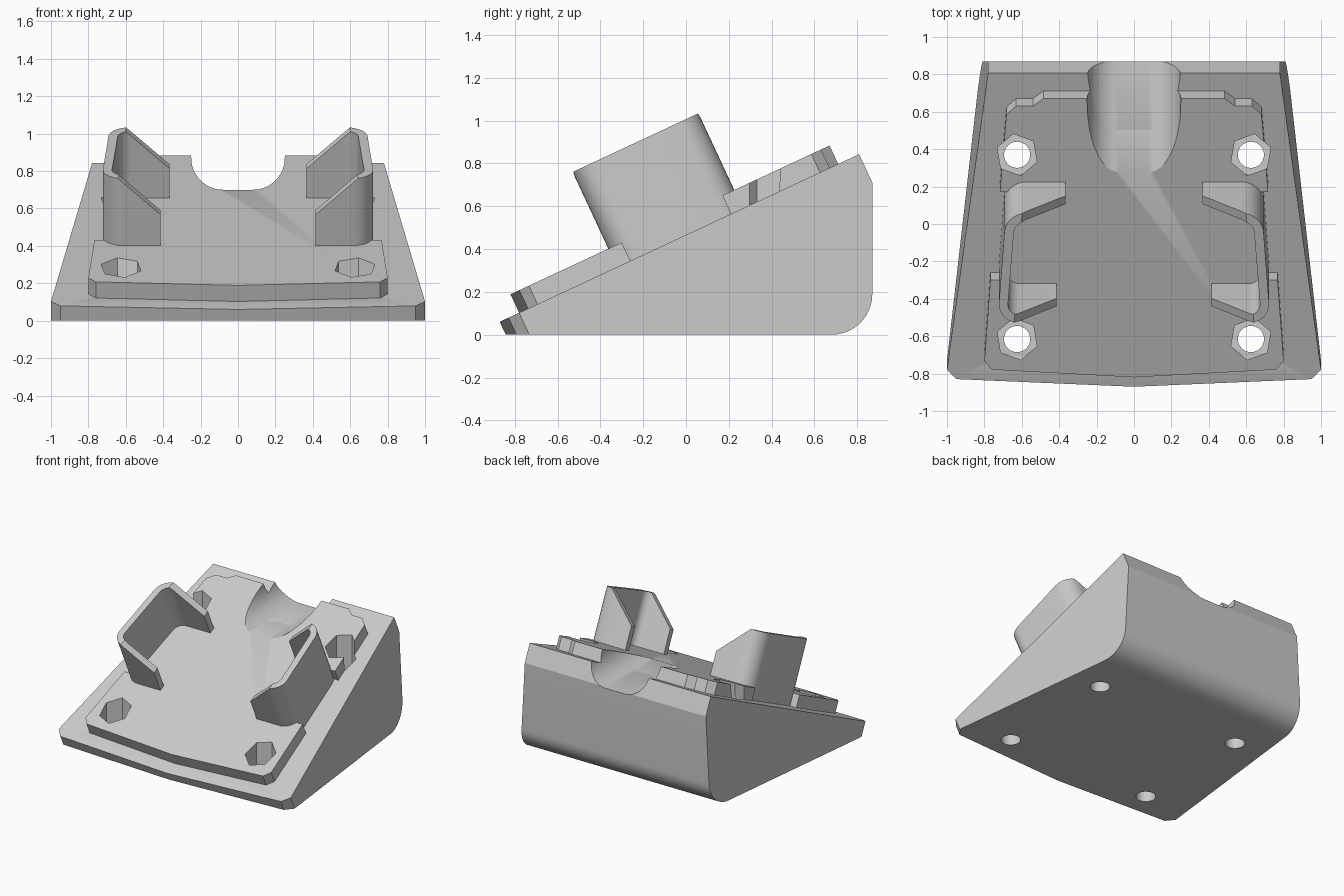
import bpy, bmesh, math
from mathutils import Matrix, Vector

cube = bpy.data.objects.get("Cube")
if cube:
    bpy.data.objects.remove(cube, do_unlink=True)

grey = bpy.data.materials.new("light grey plastic")
grey.use_nodes = True
colour = (0.6, 0.6, 0.6, 1)
grey.diffuse_color = colour
grey.node_tree.nodes["Principled BSDF"].inputs["Base Color"].default_value = colour

# Frame of the sloping top: local x across, y up the slope, z out of it
SLOPE = Matrix.Translation((0, 0, 0.466)) @ Matrix.Rotation(math.radians(25), 4, 'X')
# Frames for profiles drawn as (y, z) and (x, z)
ALONG_X = Matrix(((0, 0, 1, 0), (1, 0, 0, 0), (0, 1, 0, 0), (0, 0, 0, 1)))
ALONG_Y = Matrix(((1, 0, 0, 0), (0, 0, 1, 0), (0, 1, 0, 0), (0, 0, 0, 1)))


def rounded(points, steps=10):
    """Outline from (x, y, radius) corners, each replaced by an arc."""
    out = []
    for i, (x, y, r) in enumerate(points):
        p = Vector((x, y))
        if not r:
            out.append(p)
            continue
        a = (Vector(points[i - 1][:2]) - p).normalized()
        b = (Vector(points[(i + 1) % len(points)][:2]) - p).normalized()
        half = a.angle(b) / 2
        centre = p + (a + b).normalized() * r / math.sin(half)
        start = p + a * r / math.tan(half) - centre
        end = p + b * r / math.tan(half) - centre
        sweep = start.angle(end)
        for k in range(steps + 1):
            t = k / steps
            out.append(centre + (start * math.sin((1 - t) * sweep)
                                 + end * math.sin(t * sweep)) / math.sin(sweep))
    return out


def mirrored(half):
    return half + [(-x, y) for x, y in reversed(half) if x]


def ring(x, y, r, sides, turn=0):
    return [(x + r * math.cos(turn + math.tau * k / sides),
             y + r * math.sin(turn + math.tau * k / sides)) for k in range(sides)]


def prism(name, outline, low, high, frame=Matrix(), cut=None):
    """Extrude an outline between two heights in a frame."""
    bm = bmesh.new()
    face = bm.faces.new([bm.verts.new((p[0], p[1], low)) for p in outline])
    top = bmesh.ops.extrude_face_region(bm, geom=[face])["geom"]
    verts = [g for g in top if isinstance(g, bmesh.types.BMVert)]
    bmesh.ops.translate(bm, verts=verts, vec=(0, 0, high - low))
    if cut:
        res = bmesh.ops.bisect_plane(bm, geom=bm.verts[:] + bm.edges[:] + bm.faces[:],
                                     plane_co=cut[0], plane_no=cut[1], clear_outer=True)
        edges = [g for g in res["geom_cut"] if isinstance(g, bmesh.types.BMEdge)]
        bmesh.ops.edgeloop_fill(bm, edges=edges)
    bm.transform(frame)
    bmesh.ops.recalc_face_normals(bm, faces=bm.faces)
    mesh = bpy.data.meshes.new(name)
    bm.to_mesh(mesh)
    bm.free()
    mesh.materials.append(grey)
    obj = bpy.data.objects.new(name, mesh)
    bpy.context.collection.objects.link(obj)
    return obj


def carve(obj, cutters, operation='DIFFERENCE'):
    for cutter in cutters:
        mod = obj.modifiers.new("carve", 'BOOLEAN')
        mod.operation, mod.solver, mod.object = operation, 'EXACT', cutter
    bpy.context.view_layer.update()
    graph = bpy.context.evaluated_depsgraph_get()
    mesh = bpy.data.meshes.new_from_object(obj.evaluated_get(graph))
    obj.modifiers.clear()
    obj.data = mesh


# Wedge base: outline on the slope, trimmed by a side profile
base = prism("wedge_base", mirrored([(0, -0.96), (0.95, -0.915), (1.0, -0.86), (0.78, 0.892)]),
             -1.4, 0, SLOPE)
side = rounded([(-1.5, 0, 0), (0.87, 0, 0.19), (0.87, 2, 0), (-1.5, 2, 0)], 16)
trim = prism("trim_cutter", side, -1.5, 1.5, ALONG_X)
carve(base, [trim], 'INTERSECT')

# Raised plate, notched at the sides for the brackets
plate = prism("raised_plate", mirrored([
    (0, -0.86), (0.76, -0.815), (0.80, -0.765), (0.768, -0.287), (0.695, -0.287),
    (0.655, 0.232), (0.717, 0.232), (0.682, 0.69), (0.63, 0.74), (0.54, 0.74),
    (0.485, 0.784), (0, 0.784)]), -0.01, 0.095, SLOPE)

# Cable channel, bolt holes and hexagonal nut pockets
channel = rounded([(-0.25, 0.70, 0.17), (0.25, 0.70, 0.17), (0.25, 1.5, 0), (-0.25, 1.5, 0)], 12)
cutters = [prism("channel_cutter", channel, 0, 1.5, ALONG_Y)]
for s in (-1, 1):
    for y in (0.37, -0.615):
        turn = math.radians(90 - 10 * s)
        cutters.append(prism("nut_cutter", ring(s * 0.625, y, 0.113, 6, turn), 0.14, 1.5))
        cutters.append(prism("bolt_cutter", ring(s * 0.625, y, 0.07, 32), -0.5, 1.5))
carve(base, cutters)
carve(plate, cutters)
for cutter in cutters + [trim]:
    bpy.data.objects.remove(cutter, do_unlink=True)

# C-shaped side brackets whose returns slope down towards the middle
wall = rounded([
    (0.415, -0.356, 0), (0.73, -0.356, 0.11), (0.685, 0.293, 0.12), (0.365, 0.293, 0),
    (0.365, 0.243, 0), (0.638, 0.243, 0.07), (0.678, -0.308, 0.06), (0.415, -0.308, 0)])
parts = [base, plate]
for s, name in ((1, "left_bracket"), (-1, "right_bracket")):
    a, b, c = (Vector((s * x, u, n)) for x, u, n in
               ((0.60, 0.27, 0.49), (0.365, 0.27, 0.27), (0.415, -0.33, 0.28)))
    normal = (b - a).cross(c - a)
    if normal.z < 0:
        normal.negate()
    parts.append(prism(name, [(s * p[0], p[1]) for p in wall], -0.01, 0.49, SLOPE, (a, normal)))

# Smooth the curves and keep the edges crisp
bpy.ops.object.select_all(action='DESELECT')
for part in parts:
    part.select_set(True)
bpy.context.view_layer.objects.active = base
bpy.ops.object.shade_smooth_by_angle(angle=math.radians(25))
